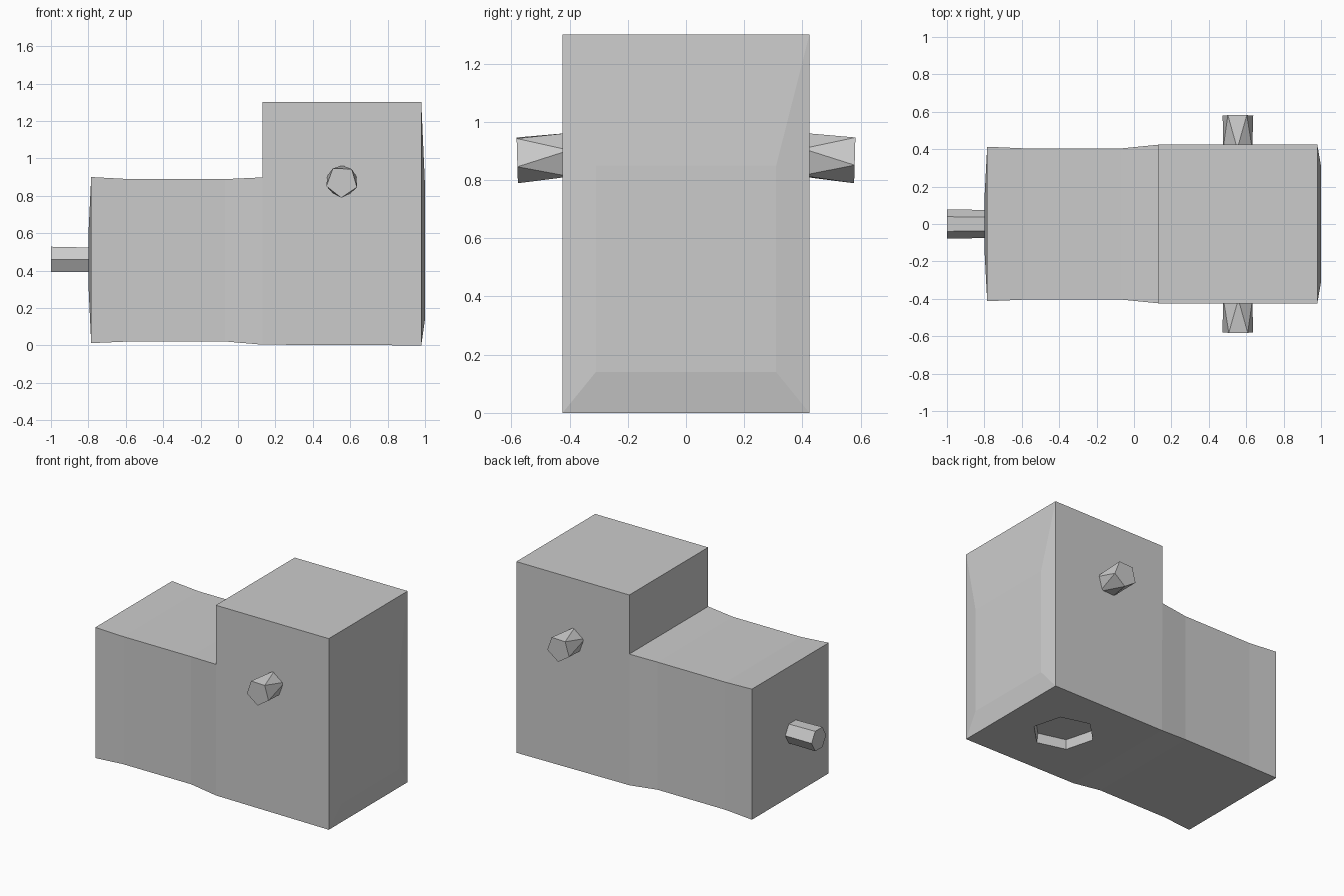
import bpy, bmesh, math
from mathutils import Vector

if "Cube" in bpy.data.objects:
    bpy.data.objects.remove(bpy.data.objects["Cube"])


def finish(name, bm):
    bmesh.ops.recalc_face_normals(bm, faces=bm.faces)
    me = bpy.data.meshes.new(name)
    bm.to_mesh(me)
    bm.free()
    ob = bpy.data.objects.new(name, me)
    bpy.context.collection.objects.link(ob)
    return ob


def bridge(bm, a, b):
    n = len(a)
    for i in range(n):
        j = (i + 1) % n
        bm.faces.new((a[i], a[j], b[j], b[i]))


def quad_ring(bm, x, w, z0, z1):
    return [bm.verts.new((x, y, z)) for y, z in
            ((-w, z0), (w, z0), (w, z1), (-w, z1))]


def peg(name, start, end, r0, r1, sides, turn=0.0, twist=False):
    """Low-poly peg along start-end; twisted pegs have triangular sides."""
    bm = bmesh.new()
    start, end = Vector(start), Vector(end)
    axis = (end - start).normalized()
    u = axis.cross(Vector((0, 0, 1))).normalized()
    v = u.cross(axis)
    rings = []
    for c, r, off in ((start, r0, 0), (end, r1, math.pi / sides if twist else 0)):
        rings.append([bm.verts.new(c + r * (math.cos(t) * u + math.sin(t) * v))
                      for t in (turn + off + 2 * math.pi * i / sides for i in range(sides))])
    a, b = rings
    if twist:
        for i in range(sides):
            j = (i + 1) % sides
            bm.faces.new((a[i], a[j], b[i]))
            bm.faces.new((a[j], b[j], b[i]))
    else:
        bridge(bm, a, b)
    bm.faces.new(a)
    bm.faces.new(b)
    return finish(name, bm)


# Body: slightly waisted low section lofted along x
bm = bmesh.new()
stations = [(-0.80, 0.13, 0.33, 0.59), (-0.785, 0.413, 0.012, 0.90),
            (-0.58, 0.404, 0.021, 0.889), (-0.07, 0.404, 0.021, 0.889),
            (0.13, 0.42, 0.004, 0.898), (0.98, 0.424, 0.0, 0.898)]
rings = [quad_ring(bm, *s) for s in stations]
for v in rings[4][2:]:
    v.co.y = math.copysign(0.424, v.co.y)
bm.faces.new(rings[0])
for a, b in zip(rings, rings[1:]):
    bridge(bm, a, b)

# Tall block raised from the right half of the top
p, q = rings[4], rings[5]
old = next(f for f in bm.faces if {p[2], p[3], q[2], q[3]} == set(f.verts))
bm.faces.remove(old)
e = next(e for e in q[2].link_edges if e.other_vert(q[2]) == q[3]) \
    if any(e.other_vert(q[2]) == q[3] for e in q[2].link_edges) else None
if e:
    bm.edges.remove(e)
low = [p[2], p[3], q[3], q[2]]
top = [bm.verts.new((v.co.x, v.co.y, 1.30)) for v in low]
for i in (0, 1, 3):
    j = (i + 1) % 4
    bm.faces.new((low[i], low[j], top[j], top[i]))
bm.faces.new(top)

# Right end face swelling gently outwards
inner = quad_ring(bm, 1.0, 0.31, 0.14, 0.85)
bm.faces.new(inner)
bm.faces.new((q[0], q[1], inner[1], inner[0]))
bm.faces.new((q[1], q[2], top[3], inner[2], inner[1]))
bm.faces.new((top[3], top[2], inner[3], inner[2]))
bm.faces.new((top[2], q[3], q[0], inner[0], inner[3]))
body = finish("body", bm)

# Shallow recess under the block
cutter = peg("recess_cutter", (0.57, 0.01, -0.06), (0.57, 0.0101, 0.065),
             0.205, 0.19, 6, math.radians(15))
cutter.hide_render = True
cutter.hide_viewport = True
mod = body.modifiers.new("recess", 'BOOLEAN')
mod.operation = 'DIFFERENCE'
mod.solver = 'EXACT'
mod.object = cutter

# Pegs: two on the sides, one at the left end
for name, s in (("front_peg", -1), ("back_peg", 1)):
    peg(name, (0.555, s * 0.40, 0.88), (0.555, s * 0.58, 0.875),
        0.082, 0.086, 5, math.radians(20), twist=True)
peg("end_peg", (-0.78, 0, 0.458), (-1.0, 0, 0.46), 0.075, 0.078, 6)
